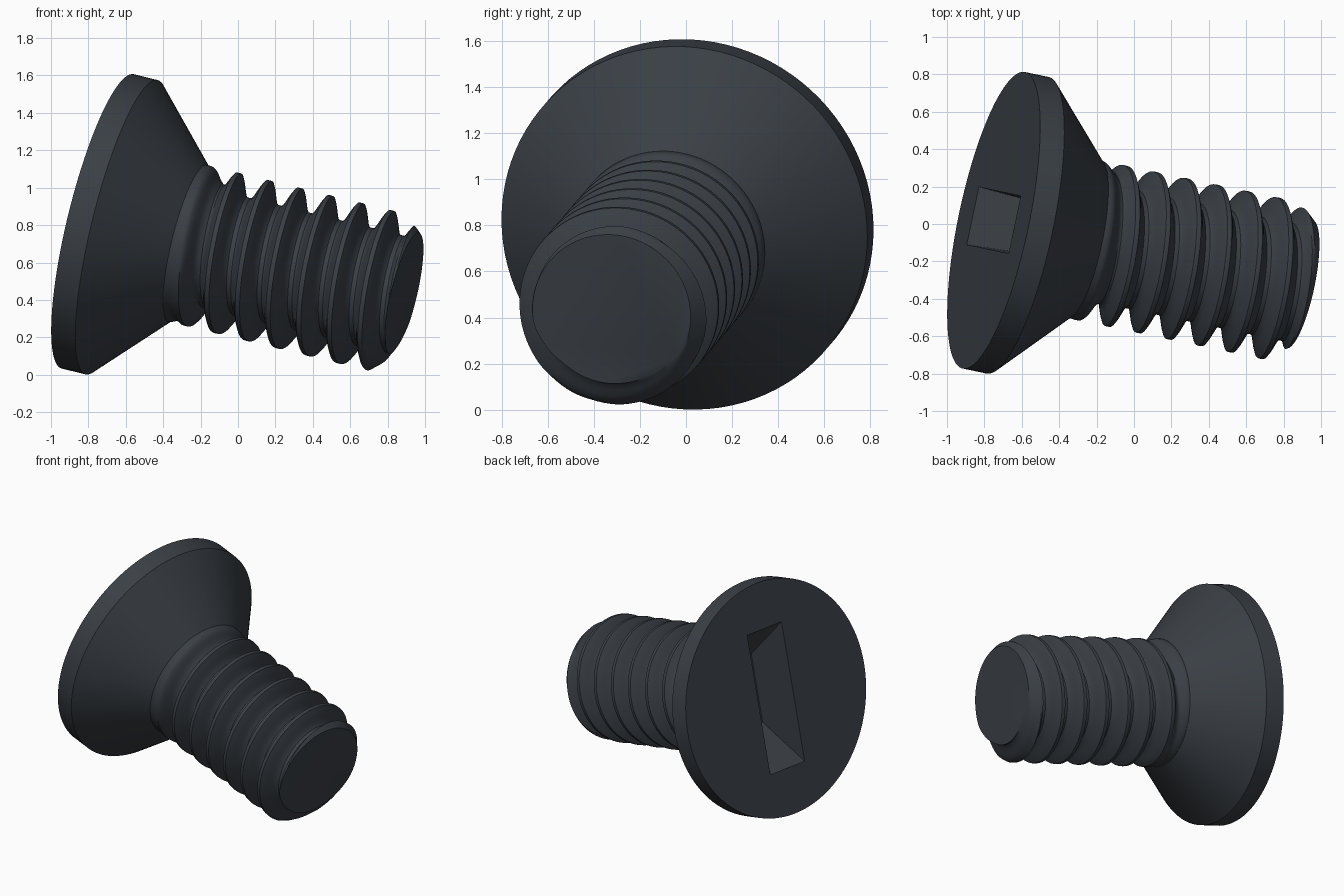
import bpy
import bmesh
import math
from mathutils import Matrix, Vector

if "Cube" in bpy.data.objects:
    bpy.data.objects.remove(bpy.data.objects["Cube"], do_unlink=True)

# Dark blackened steel
steel = bpy.data.materials.new("dark_steel")
steel.use_nodes = True
COLOUR = (0.042, 0.050, 0.060, 1)
steel.diffuse_color = COLOUR
steel.node_tree.nodes["Principled BSDF"].inputs["Base Color"].default_value = COLOUR

# Screw frame: local z runs from the head face to the tip
axis = Vector((1, -0.21, -0.245)).normalized()
up = Vector((-axis.z, 0, axis.x)).normalized()
side = axis.cross(up)
FRAME = Matrix.Translation((-0.75, 0.02, 0.82)) @ Matrix((up, side, axis)).transposed().to_4x4()

SEGMENTS = 96
PITCH = 0.172
CREST, ROOT = 0.432, 0.315
START, END = 0.50, 1.717
PHASE = 1.547


def make_object(name, bm, smooth_angle=None):
    bmesh.ops.recalc_face_normals(bm, faces=bm.faces)
    bm.transform(FRAME)
    mesh = bpy.data.meshes.new(name)
    bm.to_mesh(mesh)
    bm.free()
    mesh.materials.append(steel)
    obj = bpy.data.objects.new(name, mesh)
    bpy.context.collection.objects.link(obj)
    if smooth_angle:
        shade(obj, smooth_angle)
    return obj


def shade(obj, degrees):
    bpy.ops.object.select_all(action="DESELECT")
    obj.select_set(True)
    bpy.context.view_layer.objects.active = obj
    bpy.ops.object.shade_smooth_by_angle(angle=math.radians(degrees))


def skin_rings(rings):
    """Closed surface through equal rings of points."""
    bm = bmesh.new()
    loops = [[bm.verts.new(p) for p in ring] for ring in rings]
    n = len(loops[0])
    for a, b in zip(loops, loops[1:]):
        for i in range(n):
            j = (i + 1) % n
            bm.faces.new((a[i], a[j], b[j], b[i]))
    bm.faces.new(loops[0][::-1])
    bm.faces.new(loops[-1])
    return bm


def polar(r, theta, z):
    return (r * math.cos(theta), r * math.sin(theta), z)


def smoothstep(a, b, x):
    x = min(max((x - a) / (b - a), 0), 1)
    return x * x * (3 - 2 * x)


# Countersunk head
angles = [2 * math.pi * i / SEGMENTS for i in range(SEGMENTS)]
profile = [(0.81, 0), (0.81, 0.135), (0.425, 0.512)]
head = make_object("countersunk_head", skin_rings(
    [[polar(r, a, z) for a in angles] for r, z in profile]))


# Cross recess: two tapered slots cut into the head
def slot_cutter(name, turn):
    bm = bmesh.new()
    bmesh.ops.create_cube(bm, size=2)
    for v in bm.verts:
        deep = v.co.z > 0
        v.co = Vector((v.co.x * (0.24 if deep else 0.52),
                       v.co.y * (0.135 if deep else 0.16),
                       0.34 if deep else -0.04))
    bm.transform(Matrix.Rotation(turn, 4, "Z"))
    return make_object(name, bm)


for k in range(2):
    cutter = slot_cutter("recess_cutter", 0.05 + k * math.pi / 2)
    cutter.hide_render = True
    cut = head.modifiers.new("recess", "BOOLEAN")
    cut.operation = "DIFFERENCE"
    cut.solver = "EXACT"
    cut.object = cutter
    bpy.context.view_layer.objects.active = head
    bpy.ops.object.modifier_apply(modifier=cut.name)
    bpy.data.objects.remove(cutter, do_unlink=True)
shade(head, 30)


# Threaded shank: a helical ridge that fades in at the neck and is chamfered at the tip
def shank_radius(theta, z):
    turn = (z - PHASE) / PITCH - theta / (2 * math.pi)
    from_crest = abs(turn - round(turn)) * 2
    ridge = 1 - 0.5 * (smoothstep(0.08, 0.85, from_crest) + min(1, max(0, (from_crest - 0.15) / 0.65)))
    depth = (CREST - ROOT) * smoothstep(START, 0.68, z)
    r = CREST - depth * (1 - ridge)
    chamfer = 0.35 + 0.85 * (END - z)
    return min(r, chamfer)


STEPS = 14
first = math.floor((START - PHASE) / PITCH) - 1
last = math.ceil((END - PHASE) / PITCH) + 1
rings = []
for row in range(first * STEPS, last * STEPS + 1):
    ring = []
    for a in angles:
        # rows follow the helix, trimmed flat at both ends
        lead = (a / (2 * math.pi)) * PITCH
        z = min(max(PHASE + lead + row * PITCH / STEPS, START), END)
        ring.append(polar(shank_radius(a, z), a, z))
    rings.append(ring)


def helical_skin(rings):
    """The row ends meet one pitch further along, so the seam joins by offset."""
    bm = bmesh.new()
    loops = [[bm.verts.new(p) for p in ring] for ring in rings]
    n = len(angles)
    for k in range(len(loops) - 1):
        for i in range(n):
            if i < n - 1:
                c, d = loops[k + 1][i + 1], loops[k][i + 1]
            elif k + STEPS + 1 < len(loops):
                c, d = loops[k + STEPS + 1][0], loops[k + STEPS][0]
            else:
                continue
            bm.faces.new((loops[k][i], d, c, loops[k + 1][i]))
    bmesh.ops.remove_doubles(bm, verts=bm.verts, dist=0.0004)
    # close both flat ends
    rims = [e for e in bm.edges if e.is_boundary]
    bmesh.ops.holes_fill(bm, edges=rims, sides=0)
    return bm


make_object("threaded_shank", helical_skin(rings), 40)
